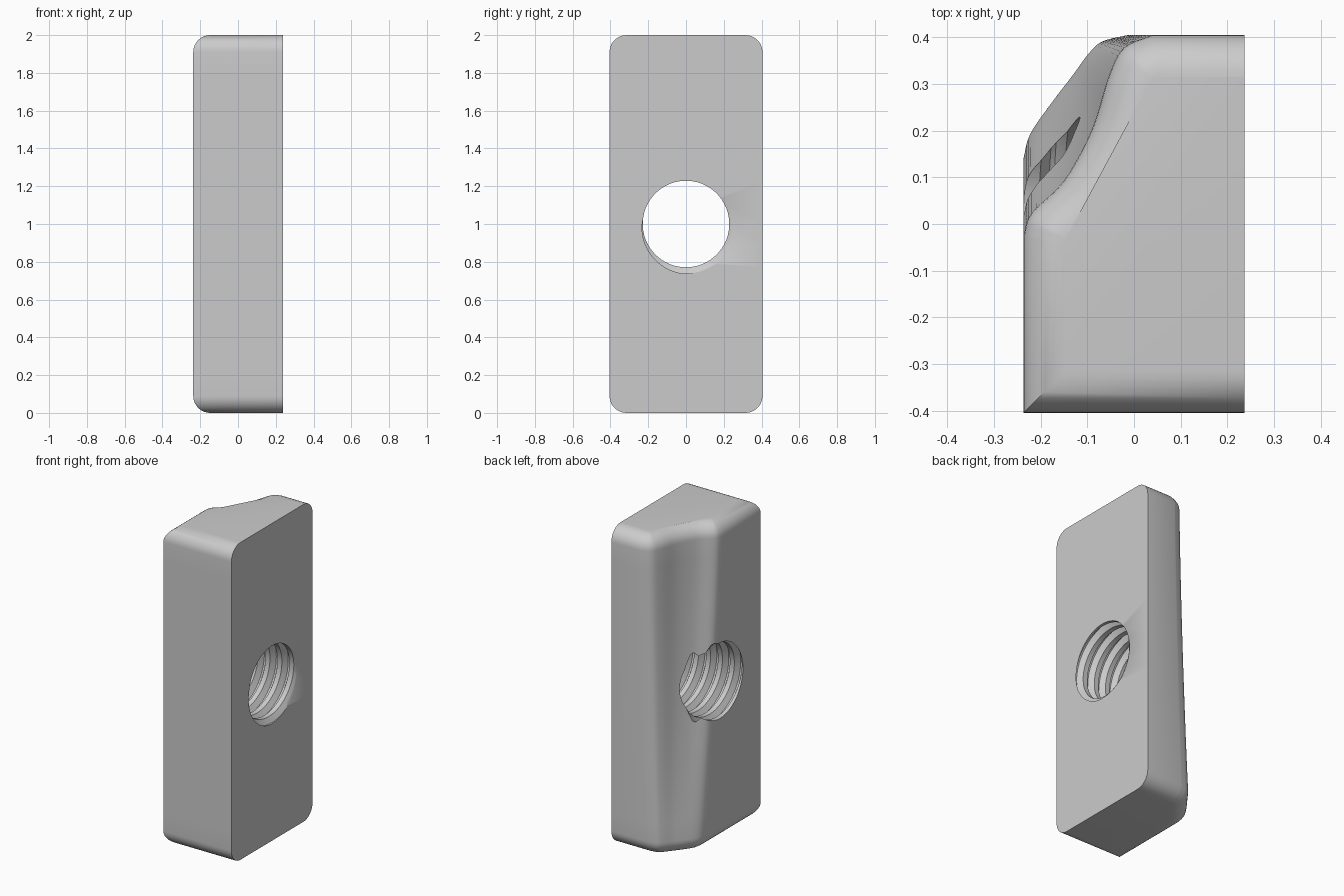
import bpy, bmesh, math
from mathutils import Vector

if "Cube" in bpy.data.objects:
    bpy.data.objects.remove(bpy.data.objects["Cube"])

HX, HY, HEIGHT, FILLET = 0.237, 0.405, 2.0, 0.09
MINOR, MAJOR, PITCH = 0.229, 0.262, 0.083

steel = bpy.data.materials.new("light grey")
steel.use_nodes = True
steel.diffuse_color = (0.6, 0.6, 0.6, 1)
steel.node_tree.nodes["Principled BSDF"].inputs["Base Color"].default_value = (0.6, 0.6, 0.6, 1)


def make_object(name, bm):
    bmesh.ops.recalc_face_normals(bm, faces=bm.faces)
    mesh = bpy.data.meshes.new(name)
    bm.to_mesh(mesh)
    bm.free()
    mesh.materials.append(steel)
    obj = bpy.data.objects.new(name, mesh)
    bpy.context.collection.objects.link(obj)
    return obj


def spline(points, steps=5):
    """Smooth curve through the points."""
    pts = [Vector(p) for p in points]
    pts = [2 * pts[0] - pts[1]] + pts + [2 * pts[-1] - pts[-2]]
    out = []
    for a, b, c, d in zip(pts, pts[1:], pts[2:], pts[3:]):
        for k in range(steps):
            t = k / steps
            out.append(0.5 * (2 * b + (c - a) * t + (2 * a - 5 * b + 4 * c - d) * t * t
                              + (3 * b - a - 3 * c + d) * t ** 3))
    return out + [pts[-2]]


# Corner relief: deep at the top, shallow at the bottom
DEEP = spline([(-HX, -0.03), (-0.22, 0.02), (-0.15, 0.09), (-0.09, 0.20),
               (-0.052, 0.32), (-0.02, 0.378), (0.04, HY)])
SHALLOW = spline([(-HX, 0.15), (-0.222, 0.205), (-0.175, 0.275), (-0.135, 0.325),
                  (-0.10, 0.368), (-0.07, 0.392), (-0.015, HY)])


def section(z):
    """Outline at height z, inset near the ends to round the rim."""
    h = min(z, HEIGHT - z)
    inset = FILLET - math.sqrt(max(0, FILLET ** 2 - max(0, FILLET - h) ** 2))
    s = (1 - z / HEIGHT) ** 1.4
    path = [Vector((HX, -HY)), Vector((-HX, -HY))]
    path += [a.lerp(b, s) for a, b in zip(DEEP, SHALLOW)] + [Vector((HX, HY))]
    dirs = [(b - a).normalized() for a, b in zip(path, path[1:])]
    dirs = [dirs[0]] + dirs + [dirs[-1]]
    out = []
    for p, d, e in zip(path, dirs, dirs[1:]):
        n, m = Vector((d.y, -d.x)), Vector((e.y, -e.x))
        q = p + (n + m) * inset / (1 + n.dot(m))
        out.append((max(q.x, inset - HX), min(q.y, HY - inset), z))
    return out


# Block body lofted through the sections
arc = [FILLET * (1 - math.cos(math.pi / 2 * k / 9)) for k in range(10)]
span = HEIGHT - 2 * FILLET
levels = arc + [FILLET + span * k / 16 for k in range(1, 16)] + [HEIGHT - a for a in reversed(arc)]
bm = bmesh.new()
rings = [[bm.verts.new(p) for p in section(z)] for z in levels]
for low, up in zip(rings, rings[1:]):
    for i in range(len(low)):
        j = (i + 1) % len(low)
        bm.faces.new((low[i], low[j], up[j], up[i]))
bm.faces.new(rings[0])
bm.faces.new(rings[-1])
block = make_object("threaded_block", bm)

# Helical cutter for the threaded hole
SIDES, STEPS, TURNS = 72, 8, 8
WAVE = [0, 0, 0, 0.5, 1, 1, 0.5, 0]
bm = bmesh.new()
count = STEPS * TURNS
grid = []
for k in range(SIDES):
    ang = 2 * math.pi * k / SIDES
    column = []
    for i in range(count + 1):
        r = MINOR + (MAJOR - MINOR) * WAVE[i % STEPS]
        x = (i / STEPS - TURNS / 2 + k / SIDES - 0.5) * PITCH
        column.append(bm.verts.new((x, r * math.cos(ang), 1 + r * math.sin(ang))))
    grid.append(column)
for k in range(SIDES):
    shift = STEPS if k == SIDES - 1 else 0
    a, b = grid[k], grid[(k + 1) % SIDES]
    for i in range(count - shift):
        bm.faces.new((a[i], a[i + 1], b[i + 1 + shift], b[i + shift]))
tips = [bm.verts.new((sx * 0.5, 0, 1)) for sx in (-1, 1)]
for edge in [e for e in bm.edges if e.is_boundary]:
    v, w = edge.verts
    bm.faces.new((v, w, tips[1 if v.co.x + w.co.x > 0 else 0]))
cutter = make_object("hole_cutter", bm)
cutter.hide_render = True

cut = block.modifiers.new("threaded_hole", "BOOLEAN")
cut.operation = "DIFFERENCE"
cut.solver = "EXACT"
cut.object = cutter
bpy.ops.object.select_all(action="DESELECT")
block.select_set(True)
bpy.context.view_layer.objects.active = block
bpy.ops.object.modifier_apply(modifier=cut.name)
bpy.data.objects.remove(cutter)
bpy.ops.object.shade_smooth_by_angle(angle=math.radians(35))
